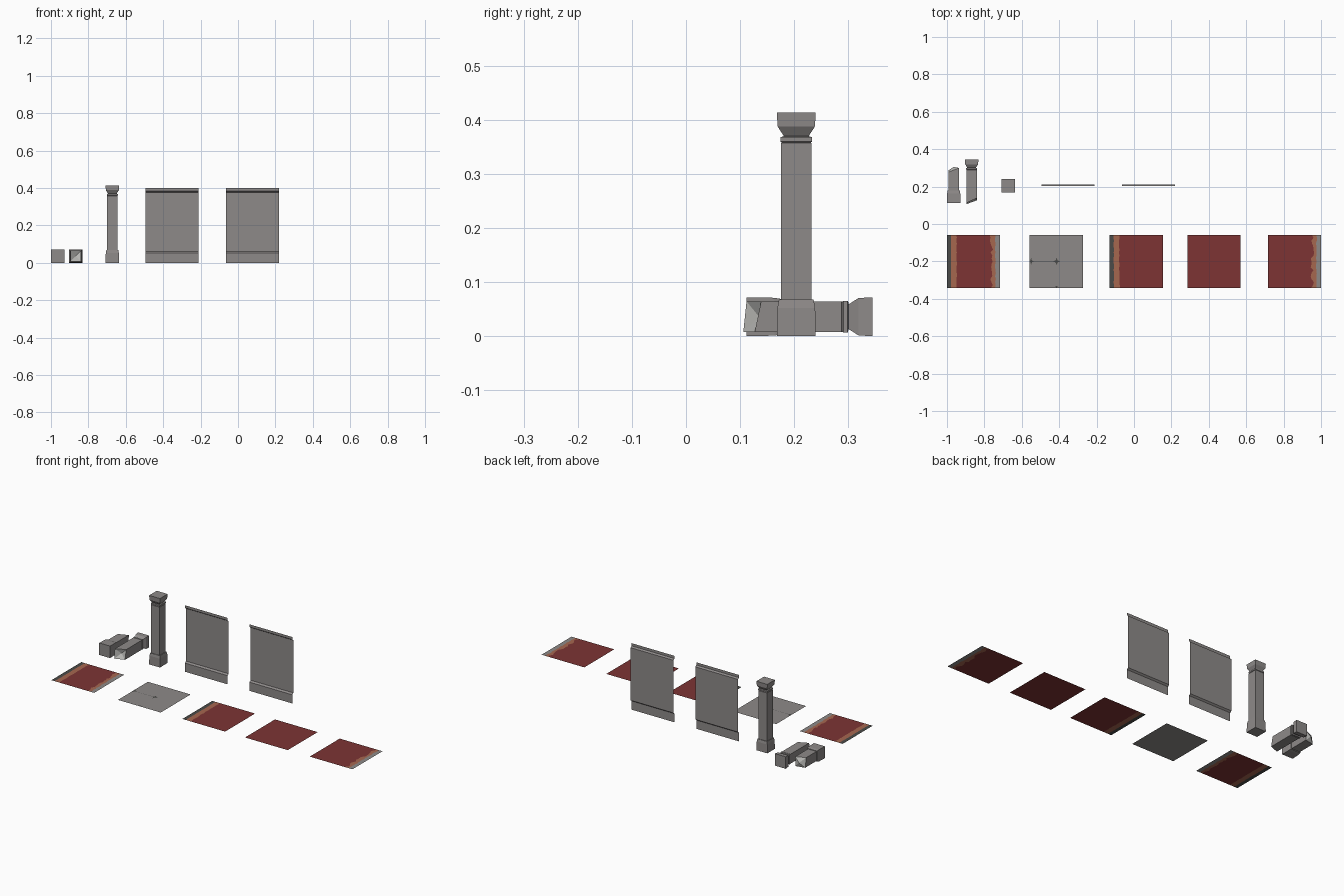
import bpy, bmesh, random

if "Cube" in bpy.data.objects:
    bpy.data.objects.remove(bpy.data.objects["Cube"])
random.seed(4)


def mat(name, rgb):
    m = bpy.data.materials.new(name)
    m.diffuse_color = (*rgb, 1)
    m.use_nodes = True
    m.node_tree.nodes["Principled BSDF"].inputs["Base Color"].default_value = m.diffuse_color
    return m


STONE = mat("stone grey", (0.27, 0.255, 0.25))
DARK = mat("dark grey", (0.07, 0.07, 0.065))
RED = mat("carpet red", (0.205, 0.034, 0.034))
TAN = mat("carpet trim tan", (0.38, 0.135, 0.078))
PALE = mat("broken stone pale", (0.5, 0.5, 0.48))


def finish(bm, name, mats, closed=True):
    if closed:
        bmesh.ops.recalc_face_normals(bm, faces=bm.faces)
    me = bpy.data.meshes.new(name)
    bm.to_mesh(me)
    bm.free()
    for m in mats:
        me.materials.append(m)
    ob = bpy.data.objects.new(name, me)
    bpy.context.collection.objects.link(ob)
    return ob


def column(name, rings, origin, lying=False, breaks=(None, None)):
    """Square rings (distance, half width) lofted along the axis.
    A break holds four corner offsets plus one for the centre."""
    bm = bmesh.new()
    ox, oy, oz = origin

    def vert(a, b, t):
        return bm.verts.new((ox + a, oy + t, oz + b) if lying else (ox + a, oy + b, oz + t))

    loops = []
    for i, (t, h) in enumerate(rings):
        brk = breaks[0] if i == 0 else breaks[1] if i == len(rings) - 1 else None
        off = brk or (0, 0, 0, 0, 0)
        corners = ((-h, -h), (h, -h), (h, h), (-h, h))
        loops.append([vert(a, b, t + off[k]) for k, (a, b) in enumerate(corners)])
    for lo, hi in zip(loops, loops[1:]):
        for k in range(4):
            j = (k + 1) % 4
            bm.faces.new((lo[k], lo[j], hi[j], hi[k]))
    for loop, brk, t in ((loops[0], breaks[0], rings[0][0]), (loops[-1], breaks[1], rings[-1][0])):
        if brk is None:
            bm.faces.new(loop)
        else:
            c = vert(0, 0, t + brk[4])
            for k in range(4):
                bm.faces.new((loop[k], loop[(k + 1) % 4], c)).material_index = 1
    return finish(bm, name, [STONE, PALE])


# Pillar sections shared by the whole and the broken columns
BASE = [(0, 0.036), (0.052, 0.035), (0.068, 0.032), (0.068, 0.0285)]
CAP = [(0.357, 0.0285), (0.358, 0.0265), (0.36, 0.0295), (0.368, 0.0295), (0.37, 0.023),
       (0.388, 0.0345), (0.414, 0.036)]
column("standing_pillar", BASE + CAP, (-0.672, 0.204, 0))
column("fallen_pillar_base", BASE + [(0.175, 0.0285)], (-0.964, 0.112, 0.036), True,
       (None, (0.0, 0.012, 0.013, -0.01, 0.018)))
upper = [(0.115, 0.0285)] + [(t - 0.069, h) for t, h in CAP]
column("fallen_pillar_top", upper, (-0.868, 0, 0.036), True,
       ((-0.009, 0.012, 0.024, -0.003, 0.02), None))

# Wall panels: open single-sided sheets with skirting and cornice, facing the front
PROFILE = [(0.202, 0), (0.202, 0.052), (0.212, 0.06), (0.212, 0.376), (0.202, 0.383), (0.202, 0.399)]
for n, cx in enumerate((-0.352, 0.077)):
    bm = bmesh.new()
    cols = [[bm.verts.new((cx + s * 0.142, y, z)) for y, z in PROFILE] for s in (-1, 1)]
    for k in range(len(PROFILE) - 1):
        bm.faces.new((cols[0][k], cols[1][k], cols[1][k + 1], cols[0][k + 1]))
    finish(bm, f"wall_panel_{n + 1}", [STONE], closed=False)

# Floor tiles: flat sheets split into strips, with ragged worn carpet edges
HALF, ROWS, FLOOR = 0.142, 18, 0.0215


def tile(name, cx, edges, mats):
    """edges: inner strip boundaries as (offset from centre, raggedness)."""
    bm = bmesh.new()
    rows = []
    for r in range(ROWS + 1):
        y = -0.2 - HALF + 2 * HALF * r / ROWS
        xs = [-HALF] + [x + random.uniform(-j, j) for x, j in edges] + [HALF]
        rows.append([bm.verts.new((cx + x, y, FLOOR)) for x in xs])
    for a, b in zip(rows, rows[1:]):
        for k in range(len(mats)):
            bm.faces.new((a[k], a[k + 1], b[k + 1], b[k])).material_index = k
    return finish(bm, name, mats, closed=False)


LEFT = [(-0.12, 0.001), (-0.09, 0.002)]
RIGHT = [(0.095, 0.009), (0.117, 0.003)]
tile("tile_both_edges", -0.858, LEFT + RIGHT, [DARK, TAN, RED, TAN, STONE])
tile("tile_bare_stone", -0.416, [], [STONE])
tile("tile_left_edge", 0.012, LEFT, [DARK, TAN, RED])
tile("tile_carpet", 0.428, [], [RED])
tile("tile_right_edge", 0.858, RIGHT, [RED, TAN, STONE])

# Chipped slab corners and hairline seam on the bare tile
bm = bmesh.new()
STAR = ((1, 0), (.25, .25), (0, 1), (-.25, .25), (-1, 0), (-.25, -.25), (0, -1), (.25, -.25))
for x, y, rx, ry in ((-0.414, -0.2, 0.022, 0.02), (-0.55, -0.2, 0.016, 0.02),
                     (-0.414, -0.336, 0.012, 0.006)):
    bm.faces.new([bm.verts.new((max(x + dx * rx, -0.557), y + dy * ry, FLOOR + 0.001))
                  for dx, dy in STAR])
bm.faces.new([bm.verts.new((x, y, FLOOR + 0.001)) for x, y in
              ((-0.54, -0.201), (-0.43, -0.201), (-0.43, -0.199), (-0.54, -0.199))])
finish(bm, "tile_cracks", [DARK], closed=False)
